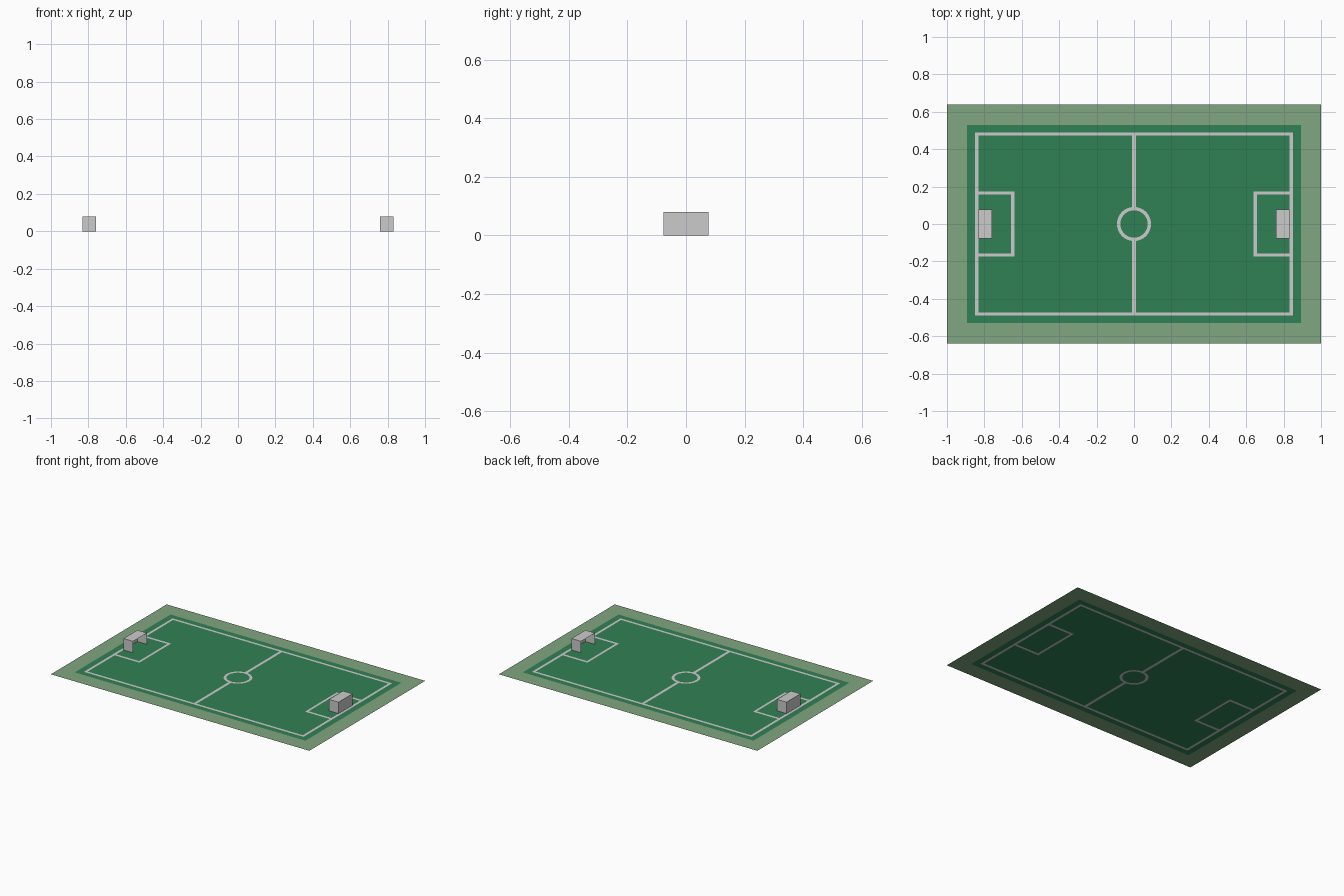
import bpy, bmesh, math
from mathutils import Matrix

if "Cube" in bpy.data.objects:
    bpy.data.objects.remove(bpy.data.objects["Cube"])


def material(name, rgb):
    m = bpy.data.materials.new(name)
    m.diffuse_color = (*rgb, 1)
    m.use_nodes = True
    m.node_tree.nodes["Principled BSDF"].inputs["Base Color"].default_value = m.diffuse_color
    return m


def mirrored(name, bm, mat=None, y=True):
    me = bpy.data.meshes.new(name)
    bm.to_mesh(me)
    bm.free()
    ob = bpy.data.objects.new(name, me)
    bpy.context.collection.objects.link(ob)
    if mat:
        me.materials.append(mat)
    mod = ob.modifiers.new("mirror", 'MIRROR')
    mod.use_axis = (True, y, False)
    return ob


def flat(name, polygons, mat):
    """Flat faces given for the +x +y quarter, mirrored to all four."""
    bm = bmesh.new()
    for pts in polygons:
        f = bm.faces.new([bm.verts.new((x, y, 0)) for x, y in pts])
        f.normal_update()
        if f.normal.z < 0:
            f.normal_flip()
    return mirrored(name, bm, mat)


def frame(outer, inner):
    (a, b), (c, d) = outer, inner
    return [(a, 0), (a, b), (0, b), (0, d), (c, d), (c, 0)]


def arc(r, end=math.pi / 2, n=12):
    return [(r * math.cos(end * i / n), r * math.sin(end * i / n)) for i in range(n + 1)]


green = material("turf", (0.03, 0.22, 0.09))
pale = material("surround_grass", (0.22, 0.38, 0.22))
white = material("line_paint", (0.8, 0.8, 0.8))

# Main sizes (half extents)
EDGE, TURF, LINE, FIELD = (1, 0.64), (0.893, 0.53), (0.85, 0.49), (0.832, 0.472)
R_OUT, R_IN, HALF = 0.091, 0.073, 0.01
BOX_OUT, BOX_IN = (0.64, 0.175), (0.657, 0.157)
FX, FY = FIELD
meet = math.acos(HALF / R_OUT)
outer_arc = arc(R_OUT, meet)

# Grass surround and turf margin
flat("surround", [frame(EDGE, TURF)], pale)
flat("turf_margin", [frame(TURF, LINE)], green)

# Painted lines
flat("boundary_line", [frame(LINE, FIELD)], white)
flat("halfway_line", [[(0, R_OUT), outer_arc[-1], (HALF, FY), (0, FY)]], white)
flat("centre_circle", [outer_arc + [(0, R_OUT)] + arc(R_IN)[::-1]], white)
(bx, by), (ix, iy) = BOX_OUT, BOX_IN
flat("penalty_line", [[(bx, 0), (ix, 0), (ix, iy), (FX, iy), (FX, by), (bx, by)]], white)

# Turf between the lines
flat("pitch", [
    outer_arc + [(HALF, FY), (FX, FY), (FX, by), (bx, by), (bx, 0)],
    arc(R_IN) + [(0, 0)],
    [(ix, 0), (FX, 0), (FX, iy), (ix, iy)],
], green)

# Goals: thin boxes open below and towards the centre
bm = bmesh.new()
bmesh.ops.create_cube(bm, size=1, matrix=Matrix.Translation((0.795, 0, 0.04))
                      @ Matrix.Diagonal((0.074, 0.154, 0.08, 1)))
bm.normal_update()
bmesh.ops.delete(bm, geom=[f for f in bm.faces if f.normal.z < -0.5 or f.normal.x < -0.5],
                 context='FACES')
mirrored("goals", bm, y=False)
